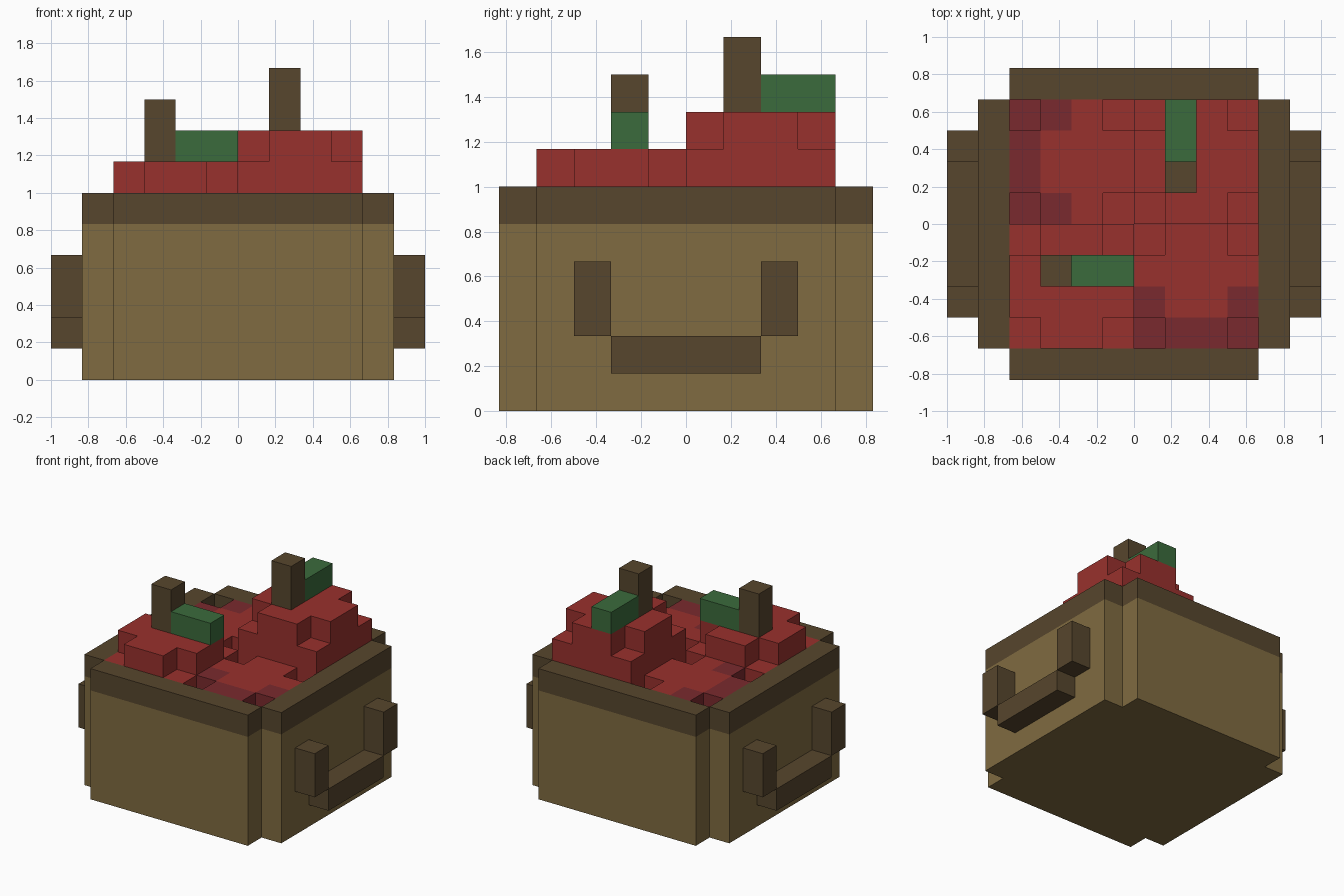
import bpy
import bmesh

U = 1 / 6  # one block

cube = bpy.data.objects.get("Cube")
if cube:
    bpy.data.objects.remove(cube, do_unlink=True)


def material(name, hex_code):
    rgb = [int(hex_code[i:i + 2], 16) / 255 for i in (0, 2, 4)]
    lin = [((c + 0.055) / 1.055) ** 2.4 for c in rgb] + [1]
    m = bpy.data.materials.new(name)
    m.use_nodes = True
    m.diffuse_color = lin
    node = next(n for n in m.node_tree.nodes if n.type == "BSDF_PRINCIPLED")
    node.inputs["Base Color"].default_value = lin
    return m


TAN = material("tan wicker", "806B41")
BROWN = material("dark brown wood", "57462D")
RED = material("apple red", "99312D")
DARK_RED = material("deep red", "7A2A2E")
GREEN = material("leaf green", "3B6B3C")


def finish(name, bm, mats):
    mesh = bpy.data.meshes.new(name)
    bm.to_mesh(mesh)
    bm.free()
    for m in mats:
        mesh.materials.append(m)
    obj = bpy.data.objects.new(name, mesh)
    bpy.context.collection.objects.link(obj)
    return obj


def block(name, lo, hi, mat):
    """Box between two corners given in block units."""
    bm = bmesh.new()
    bmesh.ops.create_cube(bm, size=1)
    for v in bm.verts:
        v.co = [U * (a if c < 0 else b) for c, a, b in zip(v.co, lo, hi)]
    return finish(name, bm, [mat])


def apple(name, x0, y0, bottom, top, is_dark):
    """Blocky apple, four cells square, its corners one block lower."""
    def height(i, j):
        if not (0 <= i < 4 and 0 <= j < 4):
            return bottom
        return top - 1 if i in (0, 3) and j in (0, 3) else top

    bm = bmesh.new()

    def quad(points, dark):
        f = bm.faces.new([bm.verts.new([U * c for c in p]) for p in points])
        f.material_index = int(dark)

    for i in range(4):
        for j in range(4):
            h, dark = height(i, j), is_dark(i, j)
            x, y = x0 + i, y0 + j
            ring = [(x, y), (x + 1, y), (x + 1, y + 1), (x, y + 1)]
            quad([(*p, h) for p in ring], dark)
            quad([(*p, bottom) for p in reversed(ring)], False)
            # Side walls down to each lower neighbour
            for k, (di, dj) in enumerate([(0, -1), (1, 0), (0, 1), (-1, 0)]):
                low = height(i + di, j + dj)
                if low < h:
                    a, b = ring[k], ring[(k + 1) % 4]
                    quad([(*a, low), (*b, low), (*b, h), (*a, h)], dark)
    bmesh.ops.remove_doubles(bm, verts=bm.verts, dist=0.001)
    return finish(name, bm, [RED, DARK_RED])


# Basket: floor, four wall panels with open corners, dark rim on top
block("basket_floor", (-4, -4, 0), (4, 4, 1), TAN)
walls = {
    "front": ((-4, -5), (4, -4)),
    "back": ((-4, 4), (4, 5)),
    "right": ((-5, -4), (-4, 4)),
    "left": ((4, -4), (5, 4)),
}
for side, (lo, hi) in walls.items():
    block(side + "_wall", (*lo, 0), (*hi, 5), TAN)
    block(side + "_rim", (*lo, 5), (*hi, 6), BROWN)

# Handles on both sides: low bar and two posts
for side, x in (("right", -6), ("left", 5)):
    block(side + "_handle_bar", (x, -2, 1), (x + 1, 2, 2), BROWN)
    for end, y in (("front", -3), ("back", 2)):
        block(f"{side}_handle_{end}_post", (x, y, 2), (x + 1, y + 1, 4), BROWN)

# Apples: two tall ones, two sunken ones with deep red patches
apple("front_right_apple", -4, -4, 3, 7, lambda i, j: False)
apple("back_left_apple", 0, 0, 3, 8, lambda i, j: False)
apple("back_right_apple", -4, 0, 3, 6,
      lambda i, j: i == 0 or (i == 1 and j in (0, 3)))
apple("front_left_apple", 0, -4, 3, 6,
      lambda i, j: j == 0 or (j == 1 and i in (0, 3)))

# Stems and leaves
block("front_stem", (-3, -2, 7), (-2, -1, 9), BROWN)
block("front_leaf", (-2, -2, 7), (0, -1, 8), GREEN)
block("back_stem", (1, 1, 8), (2, 2, 10), BROWN)
block("back_leaf", (1, 2, 8), (2, 4, 9), GREEN)
